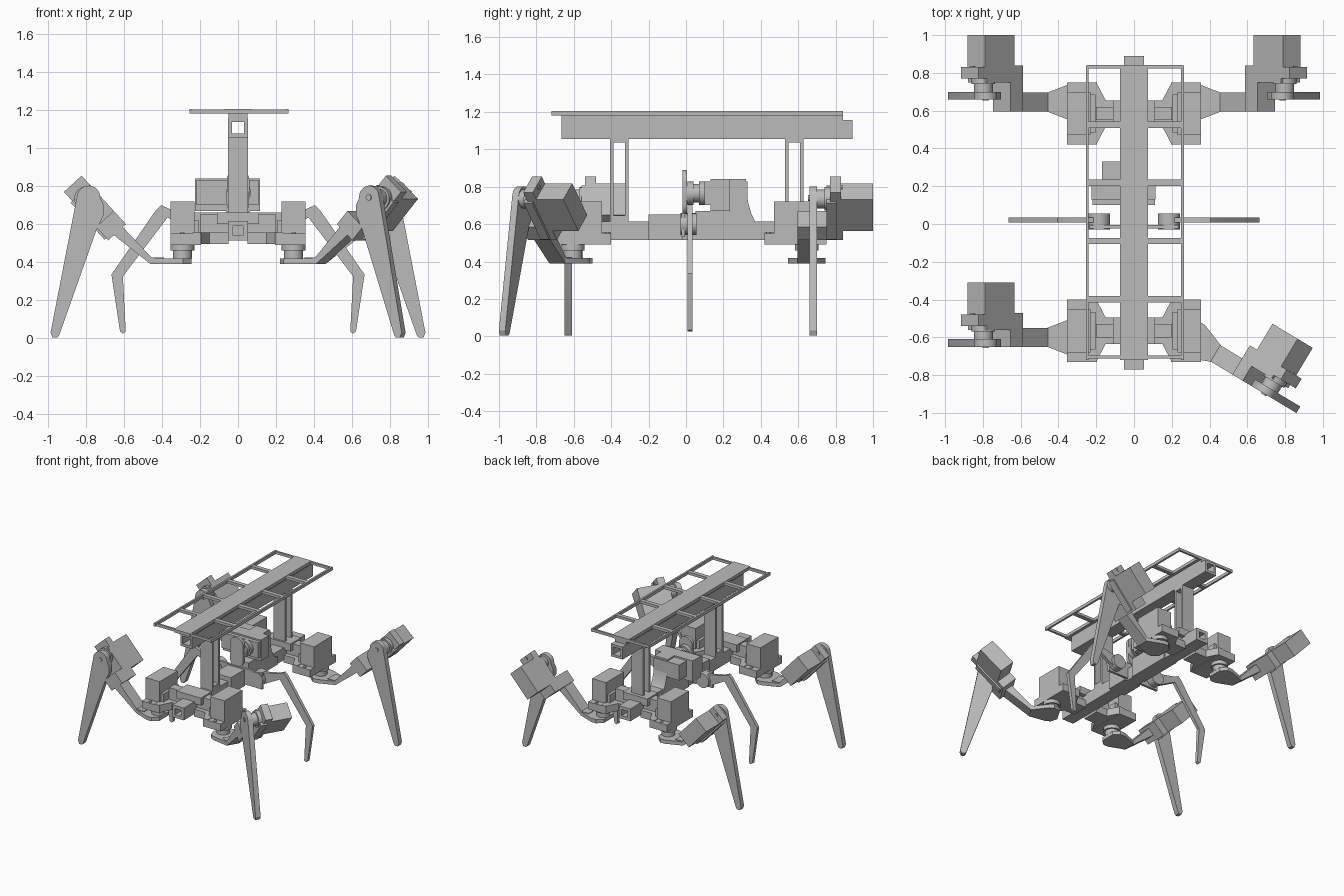
import bpy, bmesh, math
from mathutils import Matrix, Vector

cube = bpy.data.objects.get("Cube")
if cube:
    bpy.data.objects.remove(cube, do_unlink=True)

grey = bpy.data.materials.new("plain grey")
grey.use_nodes = True
GREY = (0.5, 0.5, 0.5, 1)
grey.diffuse_color = GREY
grey.node_tree.nodes["Principled BSDF"].inputs["Base Color"].default_value = GREY
ID = Matrix.Identity(4)
made = []


def finish(name, bm, m):
    bmesh.ops.transform(bm, matrix=m, verts=bm.verts)
    bmesh.ops.recalc_face_normals(bm, faces=bm.faces)
    mesh = bpy.data.meshes.new(name)
    bm.to_mesh(mesh)
    bm.free()
    mesh.materials.append(grey)
    ob = bpy.data.objects.new(name, mesh)
    bpy.context.scene.collection.objects.link(ob)
    made.append(ob)


def prism(name, pts, axis, a, b, m=ID):
    """Extrude a 2D outline along an axis from a to b."""
    place = {"x": lambda p, t: (t, p[0], p[1]),
             "y": lambda p, t: (p[0], t, p[1]),
             "z": lambda p, t: (p[0], p[1], t)}[axis]
    bm = bmesh.new()
    lo = [bm.verts.new(place(p, a)) for p in pts]
    hi = [bm.verts.new(place(p, b)) for p in pts]
    bm.faces.new(lo)
    bm.faces.new(hi)
    for i in range(len(pts)):
        j = (i + 1) % len(pts)
        bm.faces.new((lo[i], lo[j], hi[j], hi[i]))
    finish(name, bm, m)


def box(name, x, y, z, m=ID):
    prism(name, [(x[0], y[0]), (x[1], y[0]), (x[1], y[1]), (x[0], y[1])], "z", *z, m)


def circle(c, r, start=0, end=360, n=28):
    angs = [math.radians(start + (end - start) * i / n) for i in range(n)]
    return [(c[0] + r * math.cos(t), c[1] + r * math.sin(t)) for t in angs]


def disc(name, c, r, axis, a, b, m=ID):
    prism(name, circle(c, r), axis, a, b, m)


def tube(name, y, z, half, wall):
    """Hollow square beam running front to back."""
    for s in (-1, 1):
        box(name + "_side", sorted((s * half, s * (half - wall))), y, z)
    inner = (-half + wall, half - wall)
    box(name + "_floor", inner, y, (z[0], z[0] + wall))
    box(name + "_roof", inner, y, (z[1] - wall, z[1]))


def servo(name, shaft, m):
    """Motor with its shaft pointing down local z and its long side on y."""
    box(name + "_body", (-.063, .063), (-.115, .115), (0, .23), m)
    box(name + "_lugs", (-.063, .063), (-.165, .165), (.035, .06), m)
    box(name + "_lug_block", (-.063, .063), (-.165, .165), (0, .035), m)
    disc(name + "_collar", (0, shaft), .063, "z", -.03, 0, m)
    disc(name + "_horn", (0, shaft), .05, "z", -.07, -.03, m)
    for y in (-.145, .145):
        disc(name + "_screw", (0, y), .012, "z", .06, .067, m)


# Top rack
box("rack_centre_strip", (-.074, .074), (-.72, .84), (1.18, 1.205))
for x in (-.255, .25):
    box("rack_rail", (x, x + .015), (-.72, .84), (1.18, 1.205))
for i in range(6):
    y = -.705 + i * .3075
    w = .008 if i in (0, 5) else .017
    box("rack_bar", (-.25, .26), (y - w, y + w), (1.182, 1.203))
box("rack_spacer", (-.05, .05), (-.665, .84), (1.155, 1.18))

# Upper and lower beams with posts between
tube("upper_beam", (-.665, .89), (1.055, 1.157), .052, .02)
tube("lower_beam", (-.77, .79), (.515, .615), .052, .025)
for y in (-.405, .53):
    for dy in (0, .08):
        box("post_plate", (-.052, .052), (y + dy, y + dy + .017), (.6, 1.06))
    box("post_cap", (-.052, .052), (y, y + .097), (1.035, 1.06))
    box("post_foot", (-.052, .052), (y, y + .097), (.6, .645))

# Hip carriers and hip motors
for cy, shaft in ((-.565, -.04), (.585, .06)):
    box("carrier_core", (-.2, .2), (cy - .035, cy + .035), (.525, .65))
    box("carrier_cap", (-.11, .11), (cy - .07, cy + .07), (.6, .66))
    for s in (-1, 1):
        m = Matrix.Diagonal((s, 1, 1, 1))
        prism("carrier_wing", [(.05, cy - .07), (.15, cy - .07), (.2, cy - .165), (.24, cy - .165),
                               (.24, cy + .165), (.2, cy + .165), (.15, cy + .07), (.05, cy + .07)],
              "z", .495, .555, m)
        box("carrier_shelf", (.195, .355), (cy - .165, cy + .165), (.49, .55), m)
        box("carrier_upright", (.205, .235), (cy - .1, cy + .1), (.55, .62), m)
        servo("hip_motor", shaft, Matrix.Translation((s * .292, cy, .49)))


def leg(side, hip_y, yaw, face):
    """Corner leg: local origin at the hip axis, reaching out along +x."""
    m = (Matrix.Translation((side * .29, hip_y, 0)) @ Matrix.Diagonal((side, 1, 1, 1))
         @ Matrix.Rotation(math.radians(yaw), 4, "Z"))
    # Coxa plate and rising arm
    prism("hip_plate", [(-.045, -.06), (0, -.1), (.04, -.1), (.17, -.05),
                        (.17, .05), (.04, .1), (0, .1), (-.045, .06)], "z", .39, .42, m)
    prism("arm", [(.1, .39), (.17, .39), (.385, .56), (.335, .605), (.165, .425), (.1, .425)],
          "y", -.05, .05, m)
    # Knee motor, its shaft facing forward
    up = Vector((.676, 0, .737))
    back = Vector((0, 1, 0))
    across = up.cross(back)
    rot = Matrix((across, up, back)).transposed().to_4x4()
    k = m @ Matrix.Translation((.467, face, .69)) @ rot
    servo("knee_motor", .06, k)
    box("knee_bracket", (-.063, .063), (-.18, -.085), (-.05 - face, .07), k)
    box("knee_cradle", (-.075, .063), (-.165, .1), (-.02, .035), k)
    # Tapered shin with rounded head
    c = (.495, .74)
    head = circle(c, .062, 20, 170, 10)
    shin = head + [(.433, .735), (.415, .7), (.415, .65), (.45, .58),
                   (.65, .015), (.66, .004), (.685, .004), (.695, .03)]
    prism("shin", shin, "y", face - .11, face - .07, m)
    disc("shin_screw", c, .016, "y", face - .117, face - .11, m)


leg(-1, .645, 0, .125)
leg(1, .645, 0, .125)
leg(-1, -.6, 0, .06)
leg(1, -.6, -31, .06)

# Middle legs: flat bent plates on pivots
box("middle_block", (-.075, .075), (-.2, -.02), (.515, .65))
box("middle_crossbar", (-.235, .235), (-.025, -.005), (.53, .66))
for s in (-1, 1):
    m = Matrix.Diagonal((s, 1, 1, 1))
    disc("middle_pivot", (.185, .6), .058, "y", -.03, .055, m)
    prism("middle_leg", [(.15, .57), (.2, .545), (.37, .635), (.605, .325), (.59, .035),
                         (.605, .025), (.62, .035), (.665, .335), (.43, .675), (.405, .7),
                         (.36, .68), (.17, .64)], "y", .008, .034, m)

# Centre motor that rocks the middle legs
spin = Matrix(((0, 1, 0), (0, 0, 1), (1, 0, 0))).to_4x4()
servo("rocker_motor", .06, Matrix.Translation((-.055, .1, .765)) @ spin)
box("rocker_cradle", (-.225, .115), (.13, .235), (.67, .84))
rocker = circle((0, .83), .06, 0, 180, 12) + circle((0, .71), .06, 180, 360, 12)
prism("rocker_plate", rocker, "y", -.02, .005)
disc("rocker_hub", (0, .765), .062, "y", .005, .04)
curve = [(.42 - .1 * math.cos(t), .84 - .26 * math.sin(t))
         for t in (math.radians(a) for a in range(0, 91, 15))]
prism("motor_support", [(.05, .515), (.05, .67), (.2, .67), (.2, .84)] + curve + [(.42, .515)],
      "x", -.06, .06)

# Keep hard edges, smooth the round parts
bpy.ops.object.select_all(action="DESELECT")
for ob in made:
    ob.select_set(True)
bpy.context.view_layer.objects.active = made[0]
bpy.ops.object.shade_smooth_by_angle(angle=math.radians(30))
